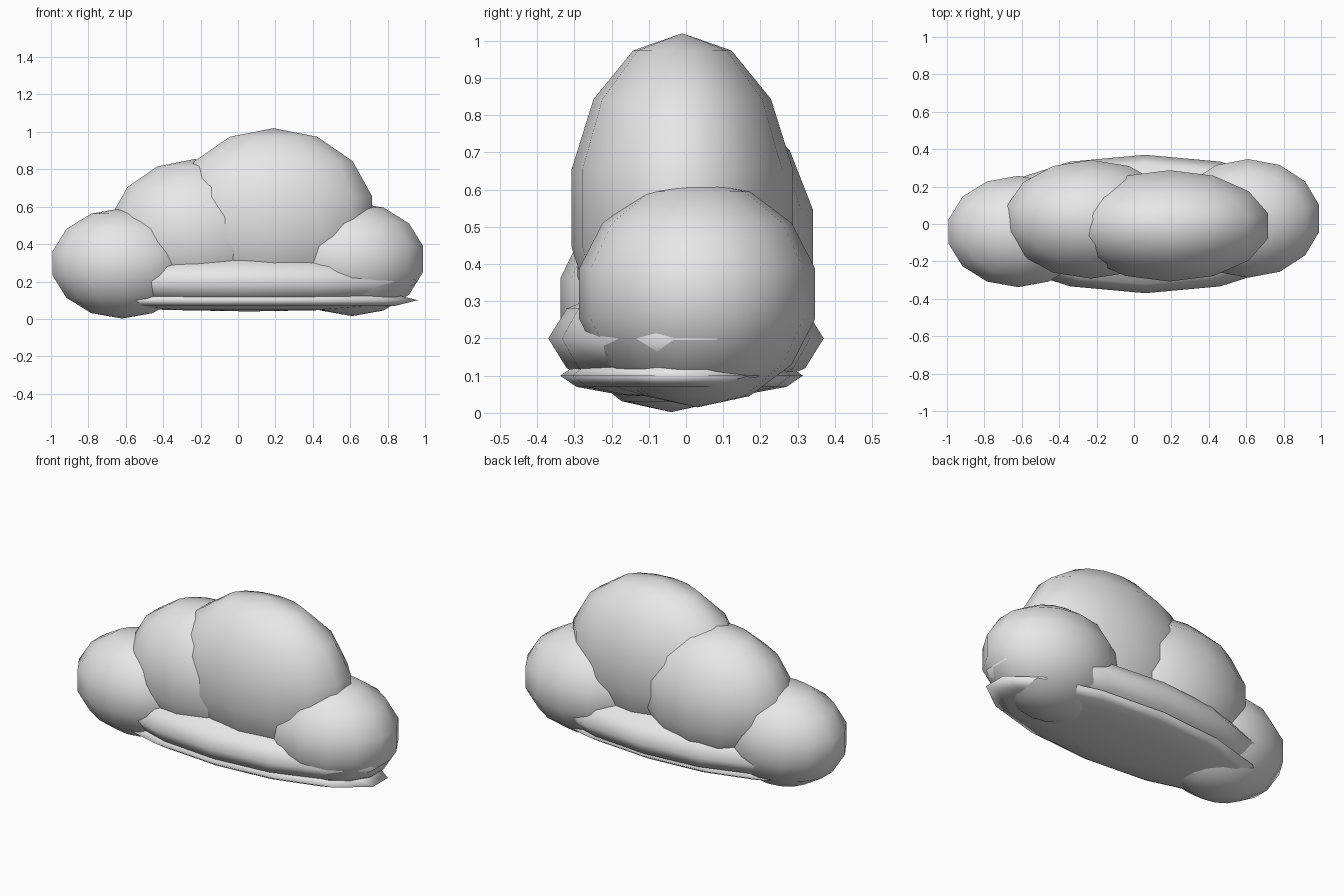
import bpy
import bmesh
from mathutils import Matrix

cube = bpy.data.objects.get("Cube")
if cube:
    bpy.data.objects.remove(cube, do_unlink=True)

# Single pale cloud colour
cloud_white = bpy.data.materials.new("cloud_white")
cloud_white.use_nodes = True
colour = (0.8, 0.8, 0.8, 1)
cloud_white.diffuse_color = colour
bsdf = next(n for n in cloud_white.node_tree.nodes if n.type == "BSDF_PRINCIPLED")
bsdf.inputs["Base Color"].default_value = colour


def ellipsoid(name, centre, radii, rings):
    """Smooth low-poly sphere, stretched to the given radii."""
    bm = bmesh.new()
    bmesh.ops.create_uvsphere(bm, u_segments=14, v_segments=rings, radius=1,
                              matrix=Matrix.LocRotScale(None, None, radii))
    for face in bm.faces:
        face.smooth = True
    mesh = bpy.data.meshes.new(name)
    bm.to_mesh(mesh)
    bm.free()
    mesh.materials.append(cloud_white)
    obj = bpy.data.objects.new(name, mesh)
    obj.location = centre
    bpy.context.collection.objects.link(obj)
    return obj


# Rounded puffs
ellipsoid("main_puff", (0.19, -0.01, 0.55), (0.555, 0.305, 0.47), 7)
ellipsoid("shoulder_puff", (-0.23, 0.025, 0.455), (0.475, 0.325, 0.40), 7)
ellipsoid("left_end_puff", (0.61, 0.03, 0.32), (0.40, 0.325, 0.305), 7)
ellipsoid("right_end_puff", (-0.62, -0.04, 0.297), (0.39, 0.305, 0.295), 7)

# Flattened underside layers
ellipsoid("base_cushion", (0.06, 0, 0.20), (0.925, 0.37, 0.16), 6)
ellipsoid("base_plate", (0.06, -0.012, 0.10), (0.925, 0.326, 0.06), 6)
